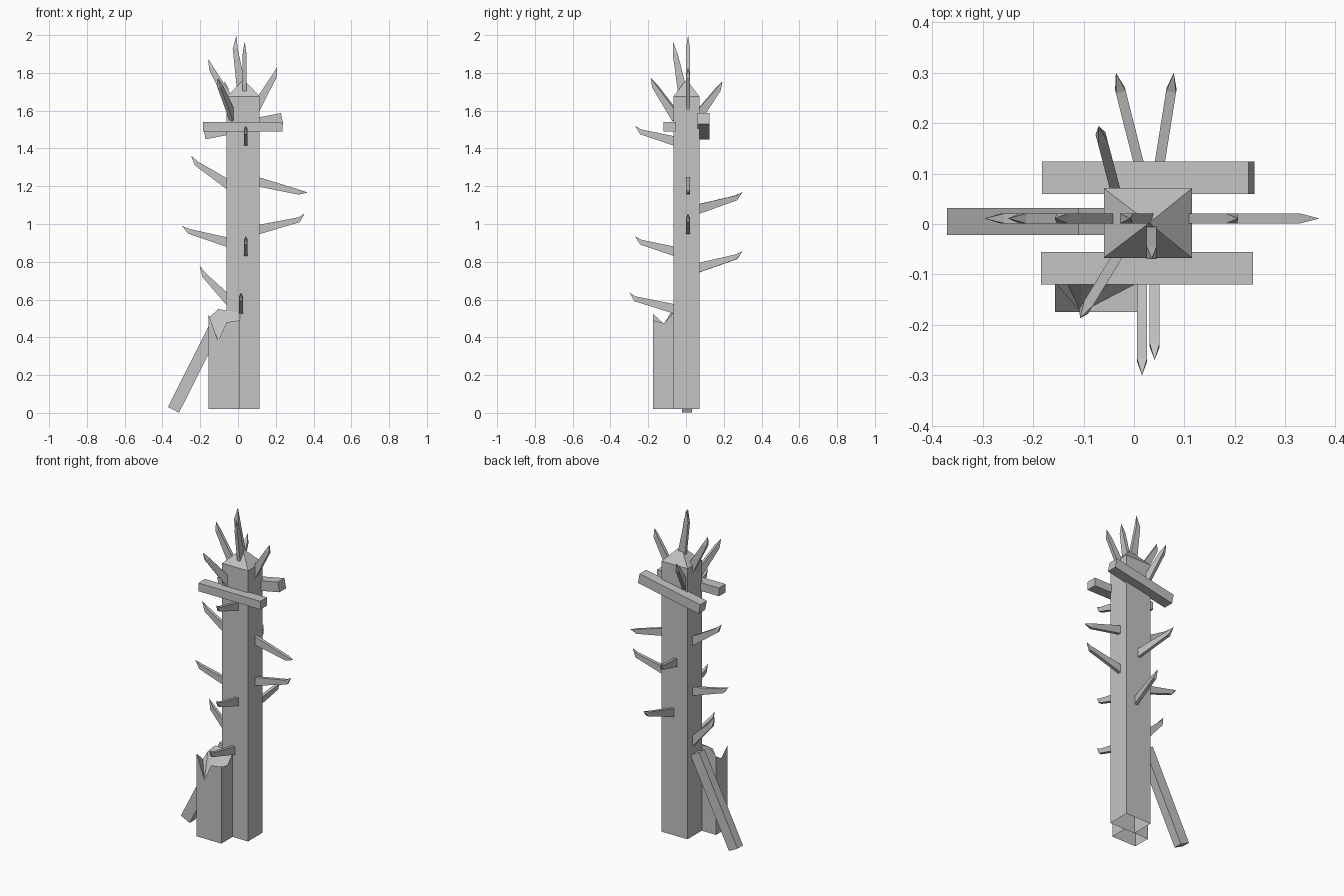
import bpy, bmesh, math
from mathutils import Vector

cube = bpy.data.objects.get("Cube")
if cube:
    bpy.data.objects.remove(cube, do_unlink=True)

GREY = (0.55, 0.55, 0.55, 1.0)
wood = bpy.data.materials.new("weathered grey")
wood.use_nodes = True
wood.diffuse_color = GREY
wood.node_tree.nodes["Principled BSDF"].inputs["Base Color"].default_value = GREY


def finish(bm, name):
    bmesh.ops.recalc_face_normals(bm, faces=bm.faces)
    mesh = bpy.data.meshes.new(name)
    bm.to_mesh(mesh)
    bm.free()
    mesh.materials.append(wood)
    obj = bpy.data.objects.new(name, mesh)
    bpy.context.collection.objects.link(obj)
    return obj


def beam(name, centre, size, tilt=0.0):
    """Box of the given size, turned about the y axis."""
    bm = bmesh.new()
    bmesh.ops.create_cube(bm, size=1)
    bmesh.ops.scale(bm, vec=size, verts=bm.verts)
    obj = finish(bm, name)
    obj.location = centre
    obj.rotation_euler.y = tilt


def walls(bm, low, high):
    """Join two rings of vertices with side faces."""
    n = len(low)
    for i in range(n):
        j = (i + 1) % n
        bm.faces.new((low[i], low[j], high[j], high[i]))


def spike(name, base, neck, tip, deep=0.052, thin=0.02):
    """Tapered four-sided spike with a bent point."""
    base, neck, tip = Vector(base), Vector(neck), Vector(tip)
    along = (neck - base).normalized()
    side = along.cross(Vector((0, 0, 1))).normalized()
    up = side.cross(along)
    base = base - along * 0.03   # sink the root into the post
    bm = bmesh.new()

    def ring(centre, depth):
        return [bm.verts.new(centre + side * a * thin / 2 + up * b * depth / 2)
                for a, b in ((-1, -1), (1, -1), (1, 1), (-1, 1))]

    root, end = ring(base, deep), ring(neck, deep * 0.5)
    walls(bm, root, end)
    bm.faces.new(root)
    point = bm.verts.new(tip)
    for i in range(4):
        bm.faces.new((end[i], end[(i + 1) % 4], point))
    finish(bm, name)


# Tall post with a pyramid cap and an open foot
FOOT, EAVE = 0.02, 1.675
X0, X1, Y0, Y1 = -0.06, 0.115, -0.067, 0.071
corners = [(X0, Y0), (X1, Y0), (X1, Y1), (X0, Y1)]
bm = bmesh.new()
foot = [bm.verts.new((x, y, FOOT)) for x, y in corners]
eave = [bm.verts.new((x, y, EAVE)) for x, y in corners]
walls(bm, foot, eave)
apex = bm.verts.new((0.03, 0.002, 1.765))
for i in range(4):
    bm.faces.new((eave[i], eave[(i + 1) % 4], apex))
finish(bm, "tall_post")

# Snapped post in front: open foot, jagged rim sloping down to a front notch
LEFT, RIGHT, FRONT, CENTRE = -0.157, 0.01, -0.175, -0.115
rim = [(-0.105, FRONT, 0.38), (-0.06, FRONT, 0.48), (RIGHT, FRONT, 0.49),
       (RIGHT, CENTRE, 0.475), (RIGHT, Y0, 0.53), (-0.105, Y0, 0.55),
       (LEFT, Y0, 0.5), (LEFT, CENTRE, 0.47), (LEFT, FRONT, 0.525)]
bm = bmesh.new()
low = [bm.verts.new((x, y, FOOT)) for x, y, z in rim]
high = [bm.verts.new(p) for p in rim]
walls(bm, low, high)
for i in range(2, len(rim) - 2):
    bm.faces.new((high[0], high[i], high[i + 1]))
bm.faces.new((high[0], high[1], high[2]))
bm.faces.new((high[0], high[-2], high[-1]))
finish(bm, "snapped_post")

# Cross planks and leaning prop
beam("front_plank", (0.026, -0.088, 1.516), (0.42, 0.064, 0.05))
beam("back_plank", (0.028, 0.092, 1.518), (0.418, 0.064, 0.06), -math.radians(11))
beam("leaning_prop", (-0.211, 0.005, 0.275), (0.066, 0.053, 0.58), math.radians(26.8))

# Spikes along the left and right sides
MID = 0.011
for name, bx, bz, nx, nz, tx, tz in [
        ("left_upper_spike", X1, 1.221, 0.325, 1.168, 0.368, 1.167),
        ("left_lower_spike", X1, 0.972, 0.325, 1.023, 0.352, 1.055),
        ("right_upper_spike", X0, 1.215, -0.22, 1.32, -0.25, 1.363),
        ("right_middle_spike", X0, 0.905, -0.26, 0.961, -0.297, 0.99),
        ("right_lower_spike", X0, 0.607, -0.18, 0.73, -0.203, 0.78),
        ("right_crown_spike", -0.045, 1.655, -0.142, 1.825, -0.157, 1.875),
        ("top_crown_spike", 0.018, 1.72, -0.015, 1.93, -0.008, 2.0),
        ("left_crown_spike", 0.1, 1.625, 0.194, 1.785, 0.206, 1.83)]:
    spike(name, (bx, MID, bz), (nx, MID, nz), (tx, MID, tz))

# Spikes on the front and back
for name, bx, by, bz, nx, ny, nz, tx, ty, tz in [
        ("front_upper_spike", 0.041, Y0, 1.441, 0.041, -0.24, 1.488, 0.041, -0.27, 1.52),
        ("front_middle_spike", 0.041, Y0, 0.857, 0.041, -0.24, 0.904, 0.041, -0.27, 0.935),
        ("front_lower_spike", 0.016, Y0, 0.552, 0.016, -0.27, 0.604, 0.016, -0.3, 0.638),
        ("back_upper_spike", 0.022, Y1, 1.081, -0.027, 0.265, 1.138, -0.036, 0.3, 1.17),
        ("back_lower_spike", 0.043, Y1, 0.77, 0.074, 0.265, 0.826, 0.079, 0.3, 0.856),
        ("front_crown_spike", -0.035, Y0, 1.585, -0.095, -0.165, 1.73, -0.107, -0.187, 1.773),
        ("back_crown_spike", -0.038, Y1, 1.58, -0.064, 0.17, 1.712, -0.07, 0.194, 1.755),
        ("top_front_spike", 0.035, -0.02, 1.71, 0.035, -0.057, 1.9, 0.035, -0.069, 1.965)]:
    spike(name, (bx, by, bz), (nx, ny, nz), (tx, ty, tz))
